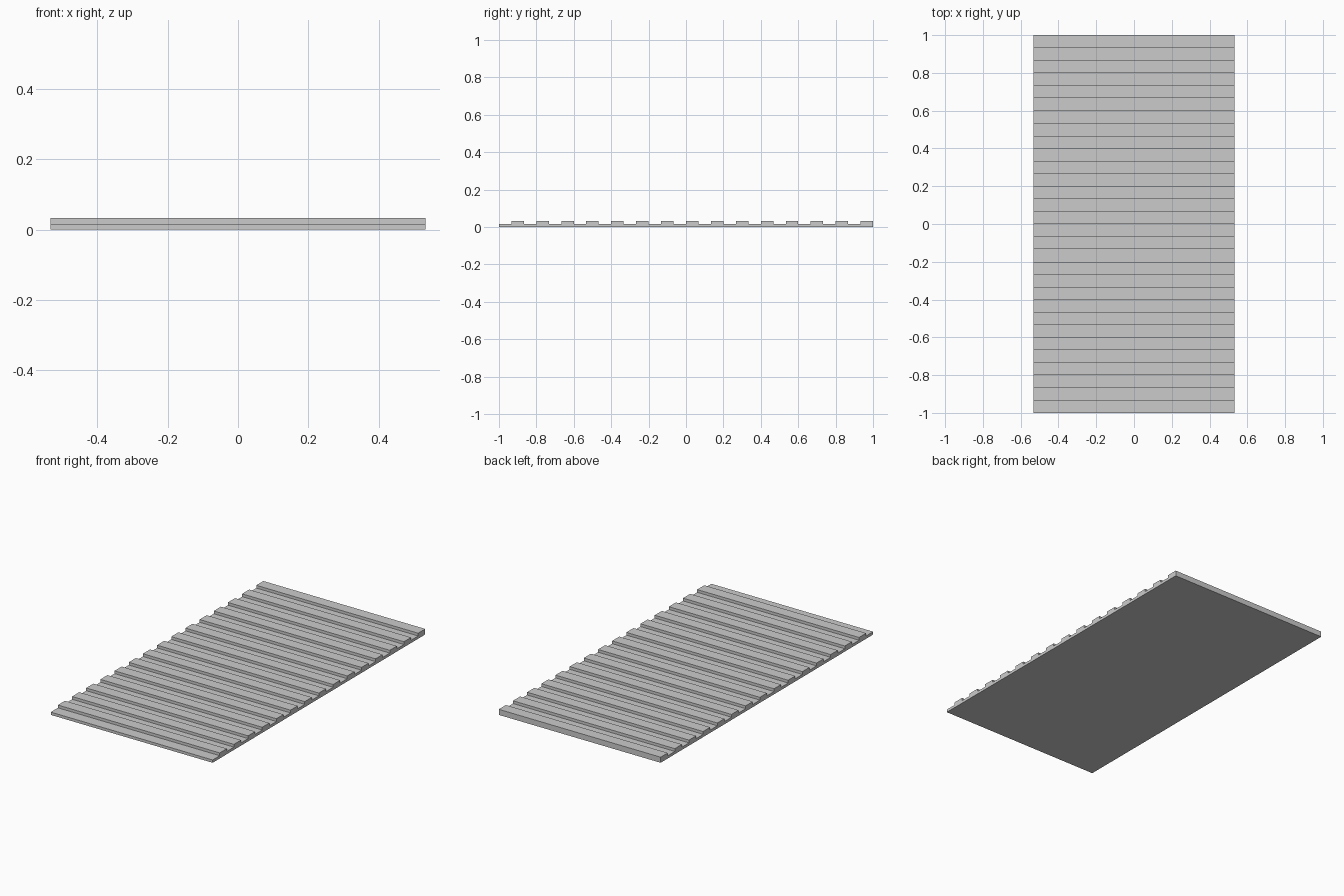
import bpy, bmesh

if "Cube" in bpy.data.objects:
    bpy.data.objects.remove(bpy.data.objects["Cube"])

RIBS = 15
HALF_WIDTH = 0.533
STEP = 2 / (RIBS * 2)      # width of each groove and each rib
LOW, HIGH = 0.0167, 0.0333

# Side profile: groove then rib, repeated from front to back
profile = [(-1, 0)]
for i in range(RIBS * 2):
    z = HIGH if i % 2 else LOW
    profile += [(-1 + i * STEP, z), (-1 + (i + 1) * STEP, z)]
profile.append((1, 0))

# Ribbed panel: profile extruded across the width
bm = bmesh.new()
side = bm.faces.new([bm.verts.new((-HALF_WIDTH, y, z)) for y, z in profile])
ext = bmesh.ops.extrude_face_region(bm, geom=[side], use_keep_orig=True)
moved = [g for g in ext["geom"] if isinstance(g, bmesh.types.BMVert)]
bmesh.ops.translate(bm, verts=moved, vec=(2 * HALF_WIDTH, 0, 0))
bmesh.ops.recalc_face_normals(bm, faces=bm.faces[:])

mesh = bpy.data.meshes.new("ribbed_panel")
bm.to_mesh(mesh)
bm.free()
panel = bpy.data.objects.new("ribbed_panel", mesh)
bpy.context.collection.objects.link(panel)
